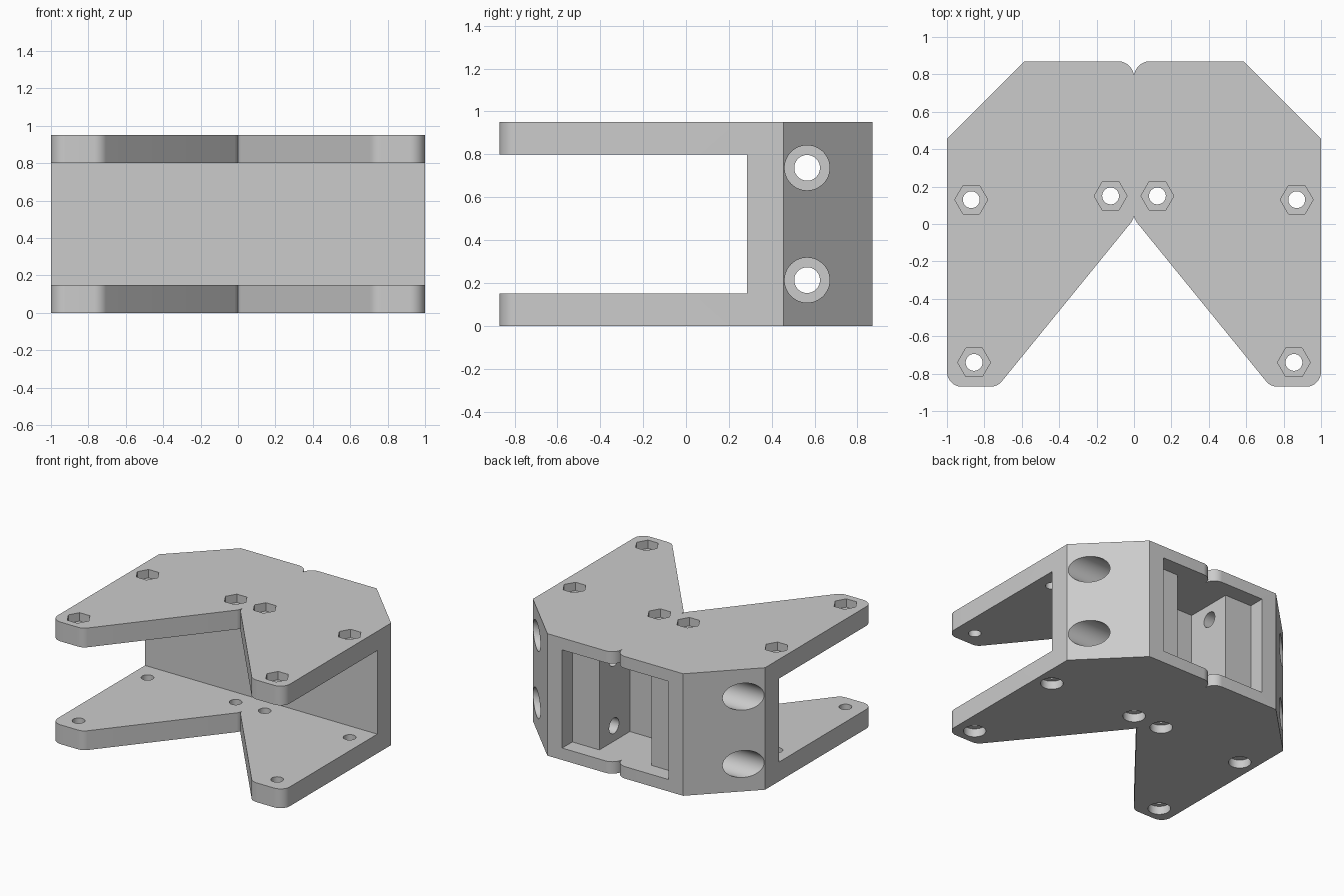
import bpy
import bmesh
import math
from mathutils import Vector, Matrix

cube = bpy.data.objects.get("Cube")
if cube:
    bpy.data.objects.remove(cube, do_unlink=True)

HEIGHT = 0.95
MID = HEIGHT / 2

grey = bpy.data.materials.new("light_grey")
grey.use_nodes = True
colour = (0.6, 0.6, 0.6, 1)
grey.diffuse_color = colour
grey.node_tree.nodes["Principled BSDF"].inputs["Base Color"].default_value = colour


def make_object(name, bm):
    bmesh.ops.recalc_face_normals(bm, faces=bm.faces[:])
    mesh = bpy.data.meshes.new(name)
    bm.to_mesh(mesh)
    bm.free()
    mesh.materials.append(grey)
    obj = bpy.data.objects.new(name, mesh)
    bpy.context.collection.objects.link(obj)
    return obj


def fillet(prev, corner, nxt, radius, steps=10):
    """Points of a rounded corner, or the corner itself."""
    if not radius:
        return [corner]
    u, v = (prev - corner).normalized(), (nxt - corner).normalized()
    half = u.angle(v) / 2
    reach = radius / math.tan(half)
    centre = corner + (u + v).normalized() * radius / math.sin(half)
    a, b = corner + u * reach - centre, corner + v * reach - centre
    return [centre + a.lerp(b, i / steps).normalized() * radius
            for i in range(steps + 1)]


def extruded(name, points, z0, z1):
    bm = bmesh.new()
    face = bm.faces.new([bm.verts.new((p[0], p[1], z0)) for p in points])
    top = bmesh.ops.extrude_face_region(bm, geom=[face])["geom"]
    verts = [g for g in top if isinstance(g, bmesh.types.BMVert)]
    bmesh.ops.translate(bm, verts=verts, vec=(0, 0, z1 - z0))
    return make_object(name, bm)


def box(name, x, y, z):
    corners = [(x[0], y[0]), (x[1], y[0]), (x[1], y[1]), (x[0], y[1])]
    return extruded(name, corners, *z)


def rod(name, centre, radius, length, sides=48, along_x=False):
    bm = bmesh.new()
    turn = Matrix.Rotation(math.pi / 2, 4, 'Y') if along_x else Matrix()
    # a hexagon keeps its points on the x axis
    spin = Matrix.Rotation(math.pi / 2, 4, 'Z') if sides == 6 else Matrix()
    bmesh.ops.create_cone(bm, cap_ends=True, segments=sides, radius1=radius,
                          radius2=radius, depth=length,
                          matrix=Matrix.Translation(centre) @ turn @ spin)
    return make_object(name, bm)


# Body: half outline with rounded corners, mirrored and extruded
corners = [((0, 0.027), 0.08), ((0.73, -0.87), 0.08), ((1, -0.87), 0.08),
           ((1, 0.455), 0), ((0.585, 0.87), 0), ((0, 0.87), 0.085)]
path = [Vector(c) for c, r in corners]
half = []
for i, (c, r) in enumerate(corners):
    half += fillet(path[i - 1], path[i], path[(i + 1) % len(path)], r)
half[0].x = half[-1].x = 0
outline = half + [Vector((-p.x, p.y)) for p in reversed(half[1:-1])]
body = extruded("bracket_body", outline, 0, HEIGHT)

# Front slot between the plates, then the stepped cavity in the back
cutters = [
    box("front_slot", (-1.2, 1.2), (-1.2, 0.285), (0.15, 0.80)),
    box("back_opening", (-0.457, 0.457), (0.745, 1.1), (0.093, HEIGHT - 0.093)),
    box("back_pocket", (-0.224, 0.224), (0.37, 0.8), (0.093, HEIGHT - 0.093)),
]

# Vertical bolt holes with hexagonal nut recesses on top, round ones below
RECESS = 0.065
for x, y in [(0.125, 0.15), (0.87, 0.13), (0.855, -0.74)]:
    for side in (-1, 1):
        cx = side * x
        cutters += [
            rod("bolt_hole", (cx, y, MID), 0.045, 2),
            rod("nut_recess", (cx, y, HEIGHT), 0.088, 2 * RECESS, sides=6),
            rod("head_recess", (cx, y, 0), 0.08, 2 * RECESS),
        ]

# Cross bolt holes with deep counterbores opening on the chamfers
for z in (0.213, HEIGHT - 0.213):
    cutters.append(rod("cross_hole", (0, 0.565, z), 0.06, 3, along_x=True))
    for side in (-1, 1):
        cutters.append(rod("counterbore", (side * 0.9, 0.565, z), 0.105, 1,
                           along_x=True))

# Cut everything, keep the result, and remove the cutters
for cutter in cutters:
    cutter.hide_render = True
    mod = body.modifiers.new(cutter.name, 'BOOLEAN')
    mod.operation = 'DIFFERENCE'
    mod.solver = 'EXACT'
    mod.object = cutter
evaluated = body.evaluated_get(bpy.context.evaluated_depsgraph_get())
mesh = bpy.data.meshes.new_from_object(evaluated)
body.modifiers.clear()
body.data = mesh
for cutter in cutters:
    bpy.data.objects.remove(cutter, do_unlink=True)

for obj in bpy.context.selected_objects:
    obj.select_set(False)
body.select_set(True)
bpy.context.view_layer.objects.active = body
bpy.ops.object.shade_smooth_by_angle(angle=math.radians(30))
